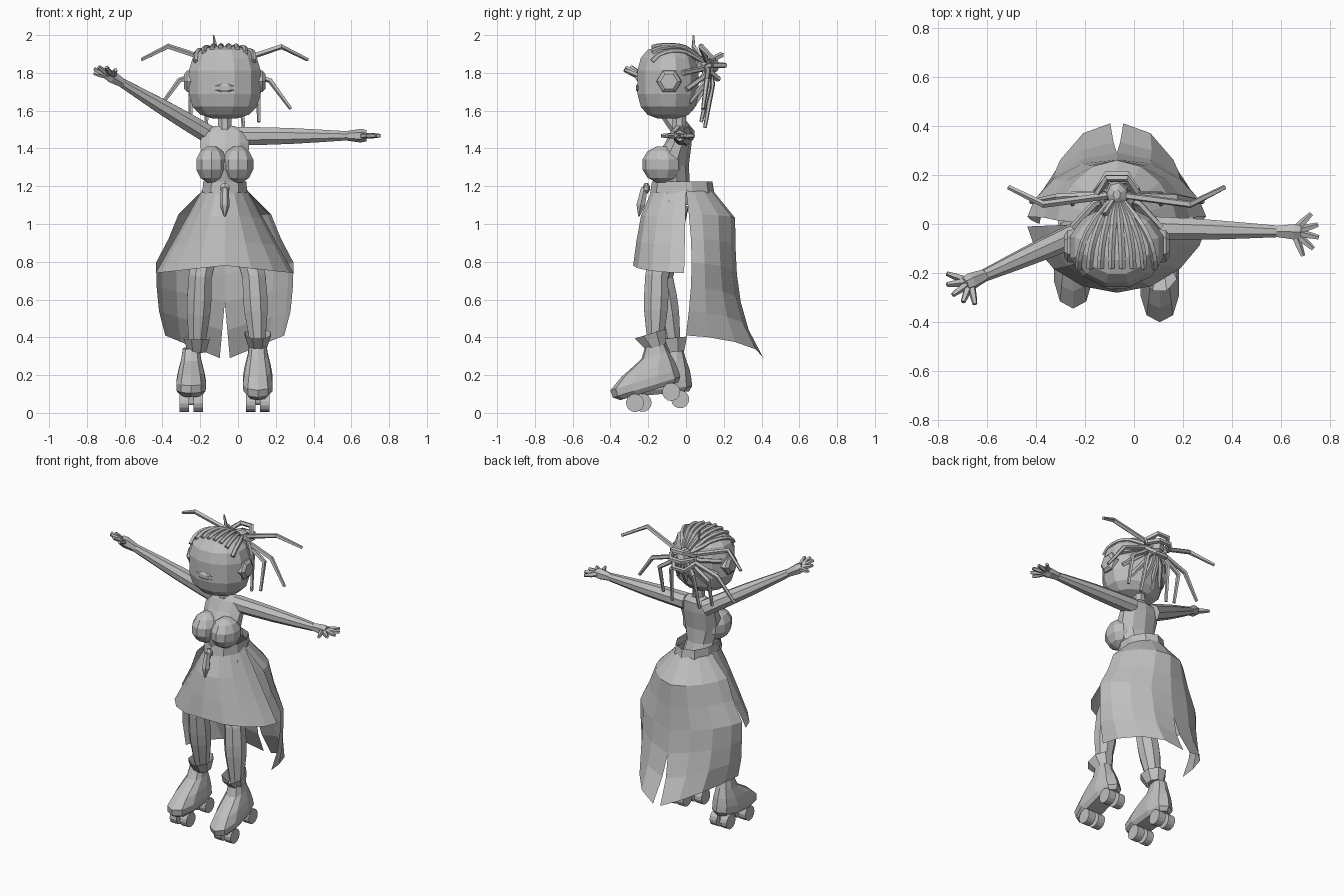
import bpy, bmesh
from math import sin, cos, pi, radians, copysign, sqrt, hypot
from mathutils import Vector, Matrix

if "Cube" in bpy.data.objects:
    bpy.data.objects.remove(bpy.data.objects["Cube"])

shade = (.52, .52, .52, 1)
grey = bpy.data.materials.new("plain grey")
grey.use_nodes = True
grey.diffuse_color = shade
grey.node_tree.nodes["Principled BSDF"].inputs["Base Color"].default_value = shade

MIDDLE = -.07  # body centre line
SIDES = {"left": 1, "right": -1}


def finish(name, bm):
    bmesh.ops.remove_doubles(bm, verts=bm.verts, dist=.0005)
    bmesh.ops.recalc_face_normals(bm, faces=bm.faces)
    mesh = bpy.data.meshes.new(name)
    bm.to_mesh(mesh)
    bm.free()
    mesh.materials.append(grey)
    part = bpy.data.objects.new(name, mesh)
    bpy.context.collection.objects.link(part)
    return part


def skin(name, loops, closed=True, caps=True):
    """Bridge equal rows of points into one surface."""
    bm = bmesh.new()
    rows = [[bm.verts.new(point) for point in loop] for loop in loops]
    count = len(rows[0])
    for low, high in zip(rows, rows[1:]):
        for i in range(count if closed else count - 1):
            j = (i + 1) % count
            bm.faces.new((low[i], low[j], high[j], high[i]))
    if caps:
        bm.faces.new(rows[0])
        bm.faces.new(rows[-1])
    return finish(name, bm)


def bulge(value, power):
    return copysign(abs(value) ** power, value)


def turn(count):
    return [2 * pi * (i + .5) / count for i in range(count)]


def stack(name, rings, x=MIDDLE, count=10, caps=True, power=1):
    """Level oval rings, each given as height, front, back and half width."""
    return skin(name, [[(x + half * bulge(cos(a), power),
                         (front + back + (back - front) * bulge(sin(a), power)) / 2, z)
                        for a in turn(count)] for z, front, back, half in rings], caps=caps)


def tube(name, path, radii, count=6):
    """Tube along a path; the radii are spread evenly along it."""
    path = [Vector(point) for point in path]
    last = len(path) - 1
    travel = [sum(abs(b[k] - a[k]) for a, b in zip(path, path[1:])) for k in range(3)]
    guide = Vector((0, 0, 0))
    guide[travel.index(min(travel))] = 1
    loops = []
    for i, point in enumerate(path):
        along = path[min(i + 1, last)] - path[max(i - 1, 0)]
        across = along.cross(guide).normalized()
        up = across.cross(along).normalized()
        radius = radii[i * (len(radii) - 1) // last]
        loops.append([point + radius * (across * cos(a) + up * sin(a)) for a in turn(count)])
    return skin(name, loops)


def blob(name, centre, size, power=1, count=12, rows=8):
    """Ellipsoid, boxier in height with a power below one."""
    loops = []
    for row in range(rows):
        tilt = pi * ((row + .5) / rows - .5)
        flat = bulge(cos(tilt), power)
        loops.append([Vector(centre) + Vector((size[0] * flat * cos(a), size[1] * flat * sin(a),
                                               size[2] * bulge(sin(tilt), power)))
                      for a in turn(count)])
    return skin(name, loops)


def cloth(name, shape, rows, columns=5):
    """Open half panel, mirrored; shape gives its measures from waist to hem."""
    for word, m in SIDES.items():
        grid = []
        for row in range(rows):
            z, edge_z, y, edge_y, half, gap = shape(row / (rows - 1))
            line = []
            for column in range(columns):
                a = pi / 2 * column / (columns - 1)
                line.append((MIDDLE + m * (gap + (half - gap) * sin(a)),
                             edge_y + (y - edge_y) * abs(cos(a)) ** 1.3,
                             z + (edge_z - z) * sin(a)))
            grid.append(line)
        skin(word + name, grid, closed=False, caps=False)


# Head with shallow nose ridge and six-sided ears
HEAD = Vector((MIDDLE, -.095, 1.75))
HEAD_SIZE = Vector((.2, .17, .195))
BOXY = .7
blob("head", HEAD, HEAD_SIZE, BOXY)
blob("nose", HEAD - Vector((0, HEAD_SIZE.y - .015, .03)), (.07, .018, .025), count=8, rows=4)
for word, m in SIDES.items():
    tube(word + "_ear", [HEAD + Vector((m * reach, .005, .005)) for reach in (.15, .2, .215)],
         [.07, .065, .045])

# Braids running back over the scalp to the bun
BUN = Vector((MIDDLE, .12, 1.84))
for i in range(8):
    spread = (i - 3.5) / 3.5
    path = []
    for step in range(7):
        t = step / 6
        x, y = spread * .155 * (1 - t * t / 2), -.085 + .21 * t
        reach = min(1, hypot(x / HEAD_SIZE.x, y / HEAD_SIZE.y))
        path.append(HEAD + Vector((x, y, HEAD_SIZE.z * (1 - reach ** (2 / BOXY)) ** (BOXY / 2))))
    tube("scalp_braid", path + [BUN], [.014], 5)

# Bun made of tilted loops
blob("bun_core", BUN, (.05, .06, .05), count=7, rows=5)
for tilt in (-.7, 0, .5):
    spin = Matrix.Rotation(tilt, 3, 'X')
    ring = [BUN + spin @ Vector((.08 * cos(pi * i / 3), .02 + .075 * sin(pi * i / 3), tilt / 30))
            for i in range(7)]
    tube("bun_loop", ring, [.016], 5)

# Loose locks fanning out of the bun, and braids gathered from the nape
LOCKS = [((.3, -.04, .1), (.44, .03, .03)),
         ((.24, -.01, -.08), (.35, -.03, -.23)),
         ((.18, 0, -.12), (.18, -.04, -.3)),
         ((.08, .02, -.1), (.1, -.02, -.33))]
for m in SIDES.values():
    mirror = Matrix.Diagonal((m, 1, 1))
    for elbow, tip in LOCKS:
        tube("loose_lock", [BUN, BUN + mirror @ Vector(elbow), BUN + mirror @ Vector(tip)],
             [.015, .015, .01], 5)
    for i in range(4):
        a = i * pi / 7
        root = Vector((m * .18 * cos(a), .08 + .04 * sin(a), .05 - .2 * sin(a)))
        tube("nape_braid", [HEAD + root, (HEAD + root).lerp(BUN, .5) + Vector((0, .03, 0)), BUN],
             [.015], 5)
tube("top_lock", [BUN, BUN + Vector((-.05, -.08, .1)), (MIDDLE - .06, .04, 2)], [.012, .012, .004], 5)

# Torso, neck and bust
stack("torso", [(1.1, -.17, .06, .12), (1.22, -.17, .02, .1), (1.31, -.19, .015, .13),
                (1.43, -.11, .03, .135), (1.49, -.08, .03, .13), (1.52, -.06, .01, .05)])
tube("neck", [(MIDDLE, -.035, z) for z in (1.48, 1.6)], [.04, .037], 8)
for word, m in SIDES.items():
    blob(word + "_bust", (MIDDLE + m * .07, -.125, 1.315), (.088, .11, .1), count=10, rows=6)

# Belt with hanging buckle
stack("belt", [(1.165, -.19, .15, .125), (1.225, -.18, .14, .12)], caps=False)
blob("buckle_knot", (MIDDLE, -.21, 1.19), (.03, .02, .03), count=6, rows=4)
tube("buckle_tail", [(MIDDLE, -.22, 1.19), (MIDDLE, -.24, 1.1), (MIDDLE, -.25, 1.04)],
     [.02, .026, .004])


# Skirt: short in front, long and slit behind
def front_shape(t):
    return (1.18 - .4 * t, 1.18 - .44 * t, -.18 - .1 * sqrt(t), -.01 * t, .12 + .245 * t, 0)


def back_shape(t):
    flare = .13 * min(1, 7 * t) + .12 * min(1, max(0, 4 * t - .9)) - .05 * t ** 6
    return (1.18 - .89 * t, 1.18 - .77 * t, .14 + .12 * min(1, 6 * t) + .15 * t ** 4,
            .03 * sin(pi * t), .115 + flare, .08 * max(0, t - 2 / 3))


cloth("_front_skirt", front_shape, 4)
cloth("_back_skirt", back_shape, 7)

# Legs and roller boots, each boot pitched toe down
BOOT = [(.085, -.17, .15, .06), (.11, -.205, .17, .08), (.15, -.205, .17, .082),
        (.2, -.13, .165, .072), (.26, 0, .15, .055), (.32, .04, .14, .046)]
CUFF = [(.3, .035, .15, .052), (.375, -.01, .175, .075)]
WHEEL = .048
for word, spot, pitch, knee, inset in (("left", (.105, -.16, .036), 17, (.085, -.155, .72), 0),
                                       ("right", (-.248, -.126, .015), 5.5, (-.2, -.13, .72), .03)):
    place = Matrix.Translation(spot) @ Matrix.Rotation(radians(pitch), 4, 'X')
    ankle = place @ Vector((inset, .09, .31))
    knee = Vector(knee)
    hip = Vector((MIDDLE + SIDES[word] * .06, -.06, 1.1))
    tube(word + "_leg", [hip, hip.lerp(knee, .6), knee, knee.lerp(ankle, .3),
                         knee.lerp(ankle, .5), ankle], [.08, .073, .066, .07, .067, .042], 8)
    parts = [stack(word + "_boot", BOOT, 0, power=.8), stack(word + "_cuff", CUFF, inset, 8, False)]
    for y in (-.1, .1):
        parts.append(tube(word + "_axle", [(-.05, y, WHEEL), (.05, y, WHEEL)], [.012]))
        parts.append(tube(word + "_truck", [(0, y, WHEEL), (0, y, WHEEL * 2)], [.025], 4))
        for m in SIDES.values():
            parts.append(tube(word + "_wheel", [(m * .012, y, WHEEL), (m * .062, y, WHEEL)],
                              [WHEEL], 14))
    for part in parts:
        part.data.transform(place)

# Arms, hands and fanned fingers
for word, shoulder, wrist, thumb in (("left", (0, -.015, 1.465), (.58, -.03, 1.467), (0, -1, 0)),
                                     ("right", (-.14, 0, 1.465), (-.61, -.21, 1.745), (.5, -.8, .2))):
    shoulder, wrist, thumb = Vector(shoulder), Vector(wrist), Vector(thumb)
    forward = (wrist - shoulder).normalized()
    palm = wrist + forward * .07
    tube(word + "_arm", [shoulder.lerp(wrist, i / 4) for i in range(5)],
         [.053, .05, .045, .036, .026], 8)
    tube(word + "_palm", [wrist, palm, palm + forward * .03], [.026, .036, .03])
    for i in range(5):
        a = i / 2 - .8
        tip = palm + (forward * cos(a) + thumb * sin(a)) * .105
        tube(word + "_finger", [palm, palm.lerp(tip, .6), tip], [.018, .015, .01], 5)
